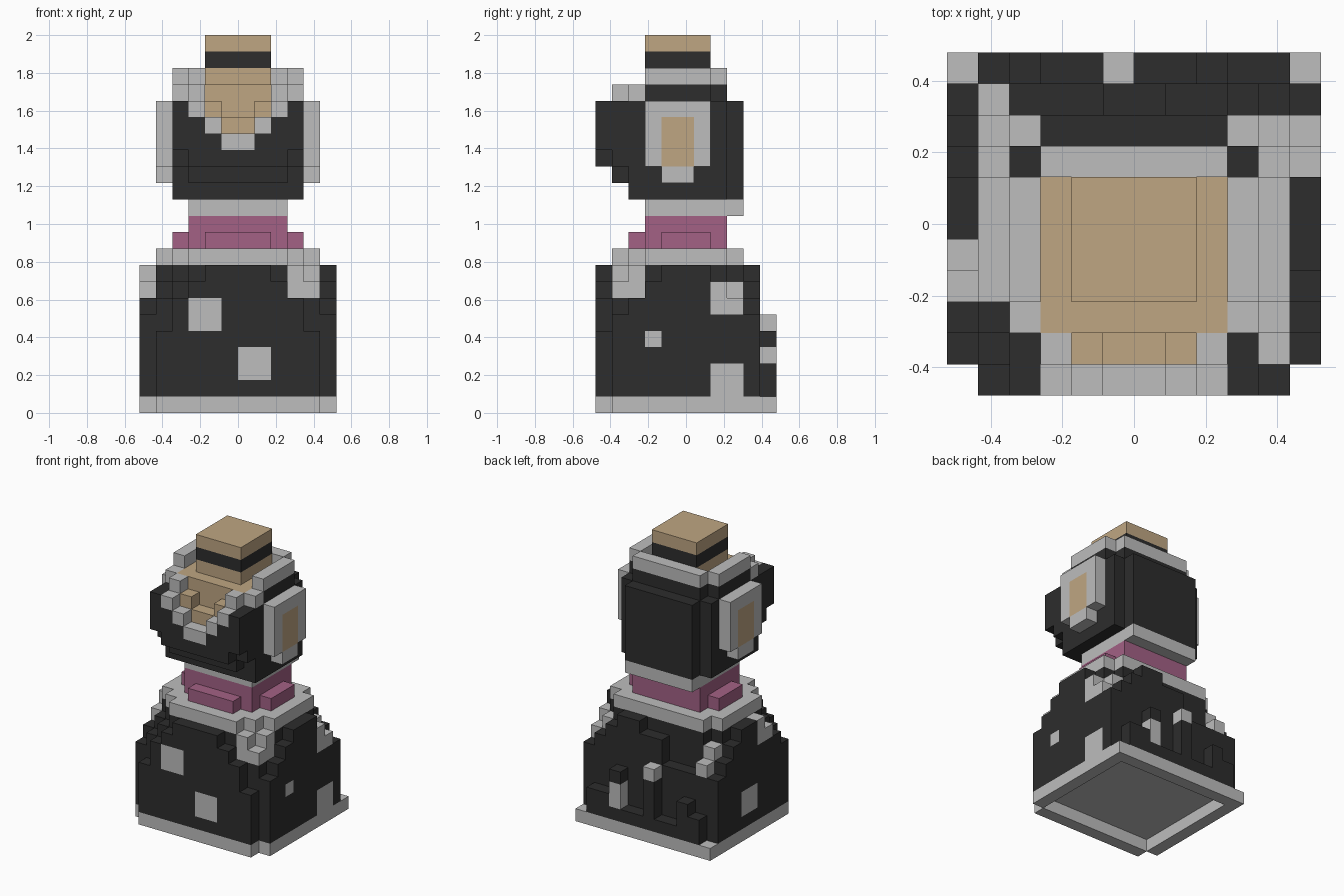
import bpy, bmesh
from mathutils import Vector

cube = bpy.data.objects.get("Cube")
if cube:
    bpy.data.objects.remove(cube, do_unlink=True)

U = 2 / 23                      # block size: the model is 12 x 11 x 23 blocks
COLOURS = {"grey": (0.51, 0.51, 0.51), "black": (0.026, 0.026, 0.026),
           "tan": (0.52, 0.38, 0.225), "pink": (0.366, 0.12, 0.235)}
NAMES = list(COLOURS)
mats = []
for name, rgb in COLOURS.items():
    m = bpy.data.materials.new(name)
    m.use_nodes = True
    m.diffuse_color = (*rgb, 1)
    m.node_tree.nodes["Principled BSDF"].inputs["Base Color"].default_value = (*rgb, 1)
    mats.append(m)

cells = {}                      # (i, j, k) -> (part, colour)


def fill(part, colour, x, y, z, mirror=False):
    """Fill a box of blocks; each range is (start, end). Mirror repeats it across x."""
    for i in range(*x):
        for j in range(*y):
            for k in range(*z):
                cells[i, j, k] = (part, colour)
                if mirror:
                    cells[11 - i, j, k] = (part, colour)


def paint(colour, x, y, z):
    """Recolour existing blocks in a box."""
    for c, (part, _) in list(cells.items()):
        if all(a <= v < b for v, (a, b) in zip(c, (x, y, z))):
            cells[c] = (part, colour)


# Base ring, open underneath
fill("base", "grey", (0, 12), (1, 11), (0, 1))
fill("base", "grey", (1, 11), (0, 1), (0, 1))
for i in range(1, 11):
    for j in range(1, 10):
        del cells[i, j, 0]

# Body: corners step inward towards the top, back edge is ragged
back_rows = {9: [6, 7, 6, 6, 6, 8, 8, 9, 9, 9, 7, 6],
             10: [0, 3, 4, 2, 2, 6, 2, 2, 5, 3, 3, 0]}
corner_cut = [0, 1, 1, 1, 1, 1, 2, 3, 4]
for k in range(1, 9):
    for i in range(12):
        for j in range(11):
            inset = min(i, 11 - i) + min(j, 10 - j)
            top = back_rows[j][i] if j in back_rows else 9
            if inset >= corner_cut[k] and k < top:
                cells[i, j, k] = ("body", "black")
for i in (1, 10):
    del cells[i, 0, 5]
paint("grey", (1, 11), (1, 10), (1, 2))       # recessed underside

# Spots on the body
fill("body", "grey", (9, 11), (1, 2), (7, 8))
fill("body", "grey", (9, 10), (1, 2), (8, 9))
fill("body", "grey", (10, 11), (2, 3), (7, 9))
for x, y, z in [((3, 5), (0, 1), (5, 7)), ((6, 8), (0, 1), (2, 4)),
                ((11, 12), (3, 4), (4, 5)), ((10, 12), (7, 9), (6, 8)),
                ((11, 12), (7, 9), (1, 3)), ((0, 1), (3, 5), (7, 9)),
                ((0, 1), (5, 7), (2, 4)), ((1, 2), (9, 10), (6, 7)),
                ((1, 2), (8, 9), (7, 8)), ((5, 6), (10, 11), (5, 6)),
                ((8, 9), (10, 11), (2, 4))]:
    paint("grey", x, y, z)

# Collar
for x, y in [((3, 9), (1, 2)), ((2, 10), (2, 3)), ((1, 11), (3, 8)), ((2, 10), (8, 9))]:
    fill("collar", "grey", x, y, (9, 10))

# Scarf and the neck plate above it
fill("scarf", "pink", (3, 9), (3, 8), (10, 12))
fill("scarf", "pink", (4, 8), (2, 3), (10, 11))
fill("scarf", "pink", (2, 3), (4, 7), (10, 11), True)
fill("neck_plate", "grey", (3, 9), (3, 9), (12, 13))

# Head with a projecting stepped front
fill("head", "black", (2, 10), (2, 8), (13, 19))
fill("head", "black", (3, 9), (8, 9), (13, 19))
fill("head", "black", (2, 10), (1, 2), (15, 19))
fill("head", "black", (3, 9), (1, 2), (14, 15))
fill("head", "black", (2, 10), (0, 1), (16, 19))
fill("head", "black", (3, 9), (0, 1), (15, 16))
fill("head", "black", (2, 10), (3, 7), (19, 20))
fill("head", "black", (3, 9), (7, 8), (19, 20))

# Tan filling stepping down to the front
fill("filling", "tan", (3, 9), (2, 7), (18, 20))
fill("filling", "tan", (4, 8), (1, 2), (16, 19))
for i in (5, 6):
    del cells[i, 1, 18]

# Grey rim around the opening, dropping to a V at the front
fill("rim", "grey", (3, 9), (7, 8), (20, 21))
fill("rim", "grey", (2, 3), (3, 7), (20, 21), True)
fill("rim", "grey", (2, 3), (2, 3), (19, 20), True)
fill("rim", "grey", (3, 4), (1, 2), (19, 20), True)
for i in (3, 4, 5):
    fill("rim", "grey", (i, i + 1), (0, 1), (21 - i, 22 - i), True)
    for k in range(22 - i, 19):
        for side in (i, 11 - i):
            del cells[side, 0, k]

# Ears with tan centres
fill("ears", "grey", (1, 2), (3, 7), (15, 19), True)
fill("ears", "grey", (1, 2), (4, 6), (14, 15), True)
fill("ears", "tan", (1, 2), (4, 6), (15, 18), True)

# Banded top block
fill("top_block", "tan", (4, 8), (3, 7), (20, 23))
paint("black", (4, 8), (3, 7), (21, 22))

# Turn each part into a mesh of its exposed block faces
DIRECTIONS = [(axis, sign) for axis in range(3) for sign in (0, 1)]
for part in sorted({p for p, _ in cells.values()}):
    bm = bmesh.new()
    for cell, (owner, colour) in cells.items():
        if owner != part:
            continue
        for axis, sign in DIRECTIONS:
            near = list(cell)
            near[axis] += 2 * sign - 1
            if tuple(near) in cells:
                continue
            corners = []
            for a, b in ((0, 0), (1, 0), (1, 1), (0, 1)):
                p = list(cell)
                p[axis] += sign
                p[(axis + 1) % 3] += a
                p[(axis + 2) % 3] += b
                corners.append(bm.verts.new(Vector((p[0] - 6, p[1] - 5.5, p[2])) * U))
            face = bm.faces.new(corners if sign else corners[::-1])
            face.material_index = NAMES.index(colour)
    bmesh.ops.remove_doubles(bm, verts=bm.verts, dist=U * 0.01)
    bmesh.ops.dissolve_limit(bm, angle_limit=0.01, verts=bm.verts, edges=bm.edges,
                             delimit={'MATERIAL'})
    mesh = bpy.data.meshes.new(part)
    bm.to_mesh(mesh)
    bm.free()
    for m in mats:
        mesh.materials.append(m)
    bpy.context.collection.objects.link(bpy.data.objects.new(part, mesh))
